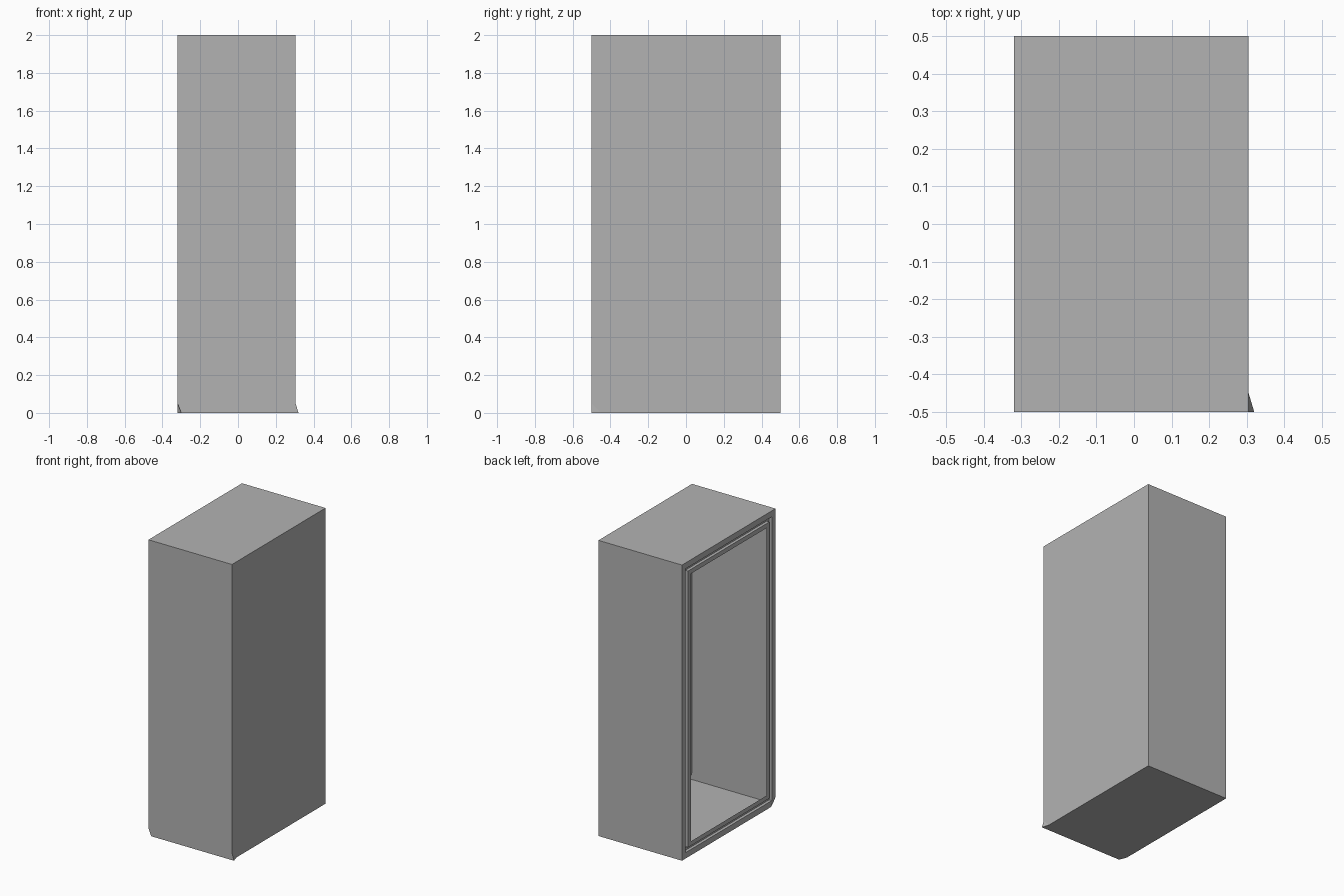
import bpy, bmesh

cube = bpy.data.objects.get("Cube")
if cube:
    bpy.data.objects.remove(cube)

grey = bpy.data.materials.new("plain grey")
grey.use_nodes = True
grey.diffuse_color = (0.45, 0.45, 0.45, 1)
grey.node_tree.nodes["Principled BSDF"].inputs["Base Color"].default_value = (0.45, 0.45, 0.45, 1)

OPEN_X, CLOSED_X = -0.32, 0.305
HALF, HEIGHT = 0.5, 2.0
CHIP, SHIFT = 0.05, 0.02


def outline(x, inset, dent=0.0):
    """Rectangular loop with its front bottom corner slightly displaced."""
    y, top = HALF - inset, HEIGHT - inset
    c = CHIP - inset if dent else CHIP
    return [(x + dent, -y, inset), (x, -y + c, inset), (x, y, inset),
            (x, y, top), (x, -y, top), (x, -y, inset + c)]


def add_part(name, loops, cap=False):
    """Bridge successive loops into an open sheet, optionally closing the first."""
    bm = bmesh.new()
    rings = [[bm.verts.new(p) for p in loop] for loop in loops]
    for a, b in zip(rings, rings[1:]):
        for i in range(len(a)):
            j = (i + 1) % len(a)
            bm.faces.new((a[i], a[j], b[j], b[i]))
    if cap:
        r = rings[0]
        bm.faces.new((r[0], r[1], r[5]))
        bm.faces.new(r[1:])
    # the displaced corner needs triangles to stay crisp
    bent = [f for f in bm.faces if any(v in f.verts for v in (r[0] for r in rings))]
    bmesh.ops.triangulate(bm, faces=[f for f in bent if len(f.verts) == 4])
    bmesh.ops.recalc_face_normals(bm, faces=bm.faces)
    mesh = bpy.data.meshes.new(name)
    bm.to_mesh(mesh)
    bm.free()
    mesh.materials.append(grey)
    obj = bpy.data.objects.new(name, mesh)
    bpy.context.collection.objects.link(obj)
    return obj


# thin cabinet shell, then rim, seal groove and inner lip around the opening
add_part("cabinet_shell", [
    outline(CLOSED_X, 0, 0.015),
    outline(OPEN_X, 0, SHIFT),
    outline(OPEN_X, 0.04),
    outline(OPEN_X + SHIFT, 0.04),
    outline(OPEN_X + SHIFT, 0.065),
    outline(OPEN_X, 0.065),
    outline(OPEN_X, 0.095),
], cap=True)
